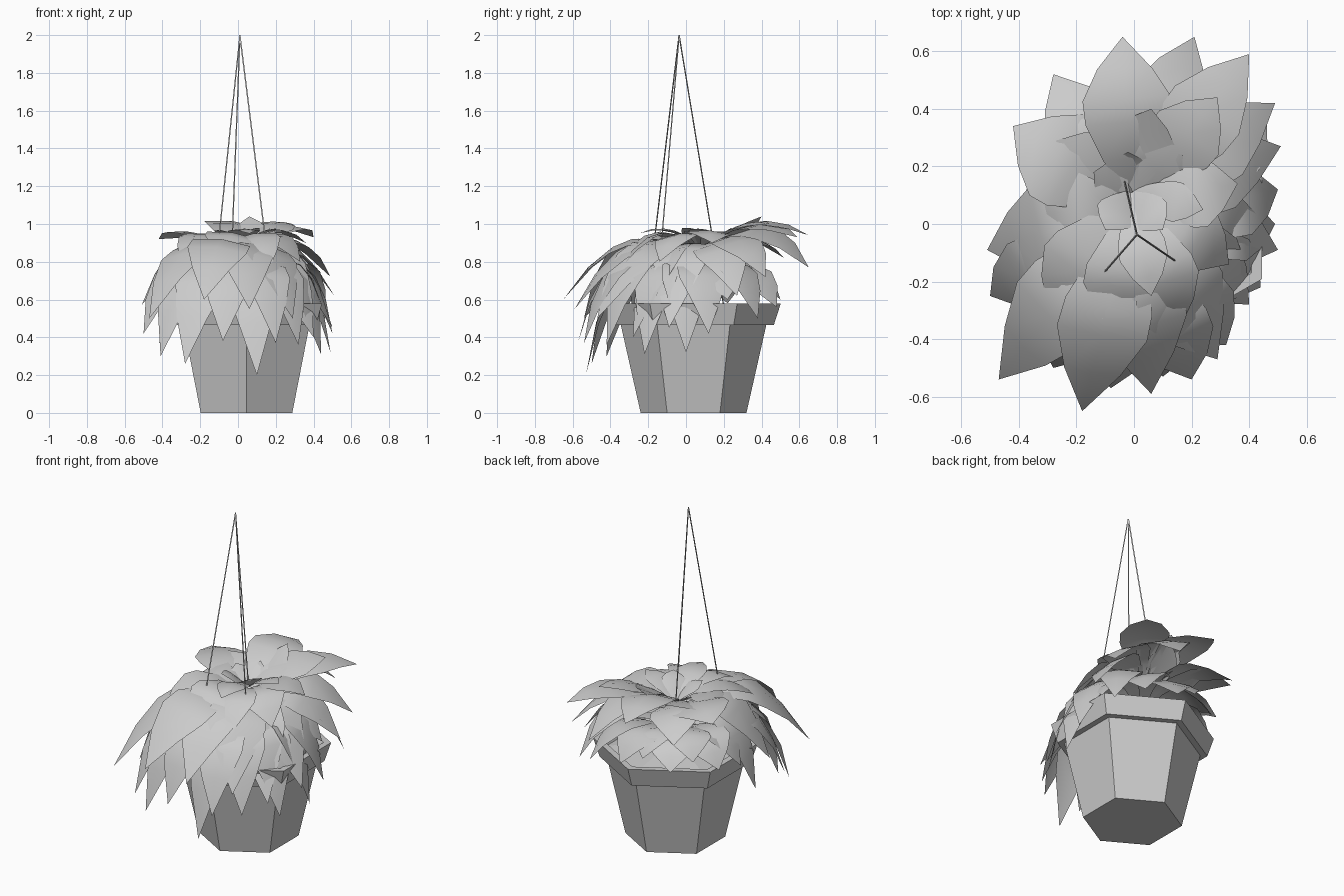
import bpy, bmesh, math, random
from mathutils import Vector

if "Cube" in bpy.data.objects:
    bpy.data.objects.remove(bpy.data.objects["Cube"])

random.seed(4)
PX, PY = 0.045, 0.04      # pot axis


def mesh_object(name, bm):
    me = bpy.data.meshes.new(name)
    bm.to_mesh(me)
    bm.free()
    ob = bpy.data.objects.new(name, me)
    bpy.context.collection.objects.link(ob)
    return ob


def lathe_hex(name, profile, cap_start=False, cap_end=False):
    """Six-sided shape from (radius, z) pairs, a corner pointing to the front."""
    bm = bmesh.new()
    rings = []
    for r, z in profile:
        rings.append([bm.verts.new((PX + r * math.cos(math.radians(30 + 60 * i)),
                                    PY + r * math.sin(math.radians(30 + 60 * i)), z))
                      for i in range(6)])
    for a, b in zip(rings, rings[1:]):
        for i in range(6):
            j = (i + 1) % 6
            bm.faces.new((a[i], a[j], b[j], b[i]))
    if cap_start:
        bm.faces.new(rings[0][::-1])
    if cap_end:
        bm.faces.new(rings[-1])
    return mesh_object(name, bm)


def rod(name, a, b, r):
    """Thin three-sided rod between two points."""
    a, b = Vector(a), Vector(b)
    bm = bmesh.new()
    bmesh.ops.create_cone(bm, cap_ends=True, segments=3, radius1=r, radius2=r,
                          depth=(b - a).length)
    ob = mesh_object(name, bm)
    ob.location = (a + b) / 2
    ob.rotation_euler = (b - a).to_track_quat('Z', 'Y').to_euler()


# pointed leaf outline: (position along leaf, share of full width)
OUTLINE = [(0, .12), (.22, .62), (.45, .97), (.6, 1), (.8, .62), (1, 0)]


def add_leaf(bm, base, tip, width, crest, reach=.5, fold=.12):
    """Arched leaf with a slight fold along its midrib."""
    base, tip = Vector(base), Vector(tip)
    ctrl = base.lerp(tip, reach)
    ctrl.z = crest
    roll = random.uniform(-.25, .25)
    prev = None
    for t, w in OUTLINE:
        p = base * (1 - t) ** 2 + ctrl * 2 * t * (1 - t) + tip * t * t
        tan = ((ctrl - base) * (1 - t) + (tip - ctrl) * t).normalized()
        side = (tip - base).cross(Vector((0, 0, 1))).normalized()
        up = side.cross(tan)
        s = side * math.cos(roll) + up * math.sin(roll)
        h = width * w / 2
        if w == 0:
            row = [bm.verts.new(p)]
            bm.faces.new((prev[0], prev[1], row[0]))
            bm.faces.new((prev[1], prev[2], row[0]))
        else:
            row = [bm.verts.new(p - s * h - up * h * fold), bm.verts.new(p),
                   bm.verts.new(p + s * h - up * h * fold)]
            if prev:
                for i in (0, 1):
                    bm.faces.new((prev[i], prev[i + 1], row[i + 1], row[i]))
        prev = row


def leaf_layer(name, tips, centre, start, reach, fold=.12):
    """tips: (x, y, z, width, crest control height)"""
    bm = bmesh.new()
    c = Vector(centre)
    for x, y, z, w, crest in tips:
        d = (Vector((x, y, c.z)) - c).normalized()
        add_leaf(bm, c + d * start, (x, y, z), w, crest, reach, fold)
    ob = mesh_object(name, bm)
    for p in ob.data.polygons:
        p.use_smooth = True


# pot, rim and soil
lathe_hex("pot_body", [(.28, 0), (.385, .465), (.385, .5)], cap_start=True)
lathe_hex("pot_rim", [(.385, .465), (.425, .465), (.462, .58), (.42, .58), (.39, .53)])
lathe_hex("soil", [(.39, .53), (.2, .56)], cap_end=True)

# hanging wires
APEX = (.01, -.037, 2.0)
for i, (x, y) in enumerate([(-.045, .2), (.19, -.16), (-.14, -.21)]):
    rod(f"wire_{i + 1}", (x, y, .56), APEX, .004)

# plant stem
rod("stem", (.03, .05, .54), (.0, .07, .88), .02)

# large arching leaves that form the outline
leaf_layer("outer_leaves", [
    (-.04, .65, .94, .31, 1.13), (.21, .65, .77, .30, 1.15),
    (.40, .59, .93, .28, 1.10), (.49, .42, .72, .27, 1.08),
    (.51, .27, .62, .28, 1.05), (.50, -.09, .45, .30, 1.07),
    (.29, -.47, .50, .33, 1.08), (.06, -.59, .55, .30, 1.08),
    (-.18, -.65, .60, .32, 1.10), (-.47, -.54, .50, .32, 1.10),
    (-.51, -.09, .57, .34, 1.08), (-.42, .34, .92, .34, 1.03),
    (-.28, .52, .82, .30, 1.04), (.40, -.28, .40, .30, 1.05),
], (0, .06, .84), .04, .52)

# mid-size leaves on top of the mound
leaf_layer("upper_leaves", [
    (.29, .44, 1.0, .26, 1.05), (.06, .40, 1.04, .22, .96),
    (-.27, .29, .95, .26, .95), (-.30, -.30, .80, .30, 1.05),
    (-.06, -.38, .78, .28, 1.08), (.16, -.36, .75, .26, 1.08),
    (.33, -.14, .80, .26, 1.06), (.36, .14, .90, .26, 1.05),
    (-.33, .03, .85, .26, 1.02),
], (0, .08, .87), .03, .55)

# small young leaves in the middle
leaf_layer("centre_leaves", [
    (.06, .40, .98, .16, .93), (-.02, .25, .97, .13, .90),
    (.17, .24, .98, .14, .93), (-.14, .18, .95, .13, .92),
    (-.10, -.02, .97, .14, .97), (.06, -.25, .95, .17, 1.03),
    (.10, -.02, .98, .14, .98), (.24, .05, .97, .14, 1.0),
], (-.01, .12, .87), .01, .55)

# hanging leaves at the front and right
leaf_layer("hanging_leaves", [
    (.10, -.53, .20, .28, 1.0), (-.28, -.50, .26, .28, .98),
    (-.41, -.42, .30, .26, .98), (.20, -.54, .37, .26, .98),
    (.44, -.22, .31, .26, .98), (.49, .0, .32, .26, .98),
    (.50, .12, .42, .26, .95), (-.50, -.25, .42, .28, .95),
    (-.08, -.57, .38, .28, 1.0), (.32, -.42, .36, .26, .98),
    (-.42, -.08, .36, .24, .92), (.46, .38, .50, .26, .95),
], (.02, .0, .75), .08, .75)

# short leaves resting over the rim at the back and left
leaf_layer("rim_leaves", [
    (-.20, .44, .60, .30, .85), (.10, .50, .60, .32, .87),
    (-.38, .22, .58, .30, .85), (-.41, .05, .55, .28, .85),
    (.32, .48, .56, .28, .88), (-.04, .48, .66, .28, .88),
    (-.30, .36, .66, .26, .88), (.42, .22, .60, .28, .88),
], (.02, .06, .70), .06, .7)
